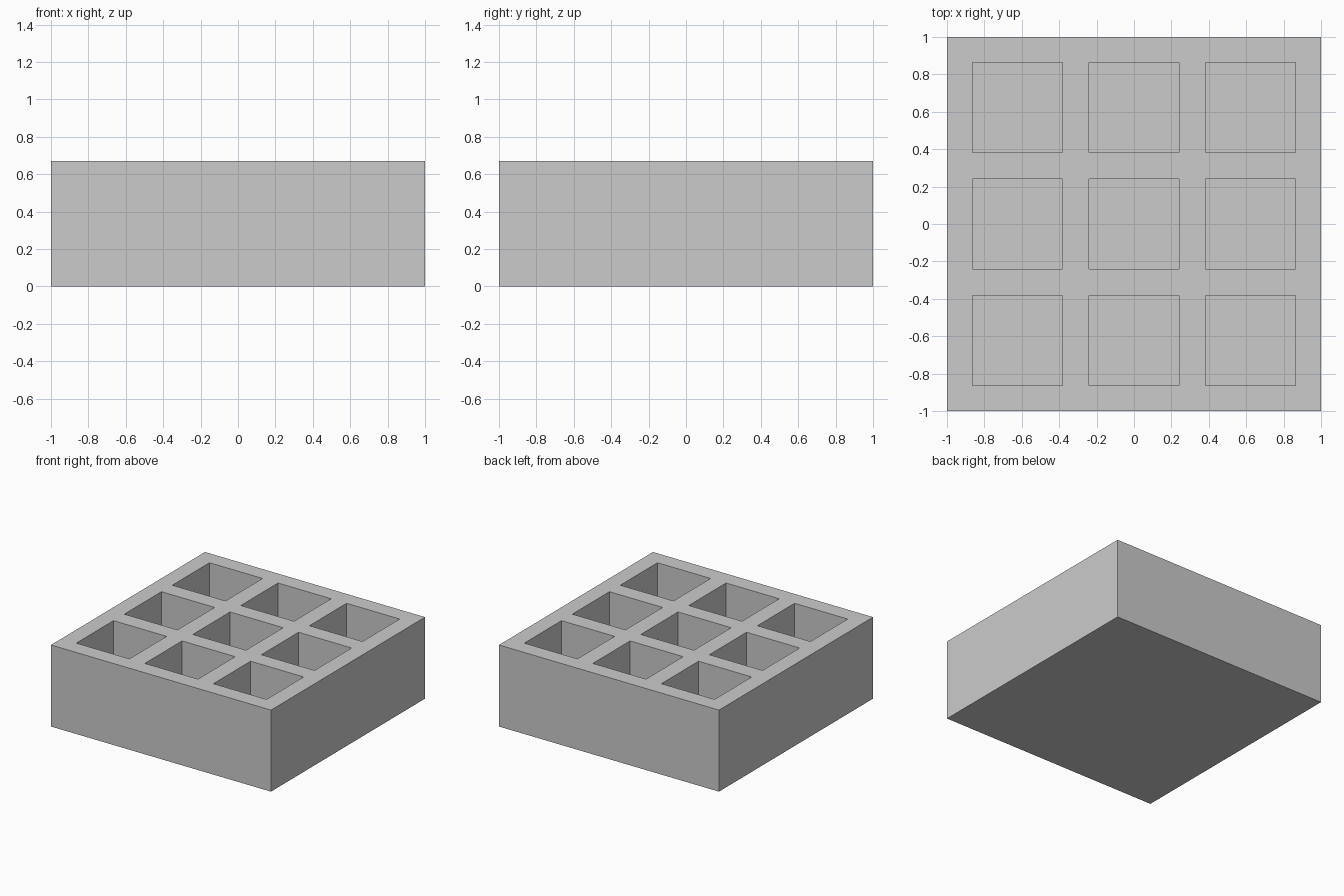
import bpy

if "Cube" in bpy.data.objects:
    bpy.data.objects.remove(bpy.data.objects["Cube"])

HEIGHT = 0.67
POCKET = 0.483   # pocket side length
PITCH = 0.623    # spacing between pocket centres
FLOOR = 0.135    # floor thickness, matched to the outer walls


def box(name, size, location):
    bpy.ops.mesh.primitive_cube_add(size=1, location=location)
    obj = bpy.context.object
    obj.name = name
    obj.scale = size
    bpy.ops.object.transform_apply(location=False, rotation=False, scale=True)
    return obj


# Solid block
tray = box("compartment_tray", (2, 2, HEIGHT), (0, 0, HEIGHT / 2))

# One pocket cutter repeated in a 3 x 3 grid
cut_height = HEIGHT - FLOOR + 0.1
cutter = box("pocket_cutter", (POCKET, POCKET, cut_height),
             (-PITCH, -PITCH, FLOOR + cut_height / 2))
for name, offset in (("columns", (PITCH, 0, 0)), ("rows", (0, PITCH, 0))):
    array = cutter.modifiers.new(name, 'ARRAY')
    array.count = 3
    array.use_relative_offset = False
    array.use_constant_offset = True
    array.constant_offset_displace = offset
cutter.display_type = 'WIRE'
cutter.hide_render = True

# Carve the nine open pockets
carve = tray.modifiers.new("pockets", 'BOOLEAN')
carve.operation = 'DIFFERENCE'
carve.solver = 'EXACT'
carve.object = cutter
